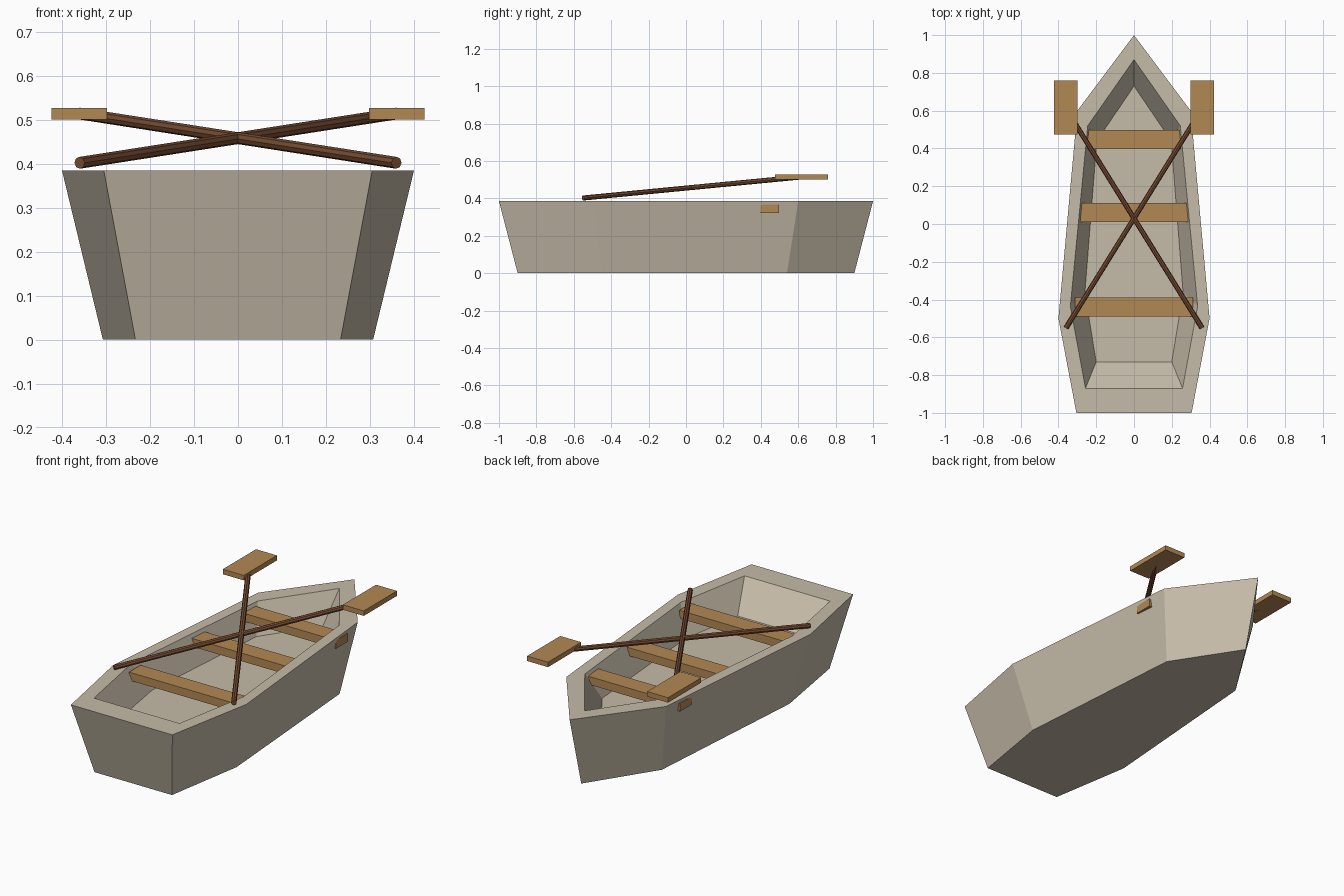
import bpy
import bmesh
from mathutils import Vector

cube = bpy.data.objects.get("Cube")
if cube:
    bpy.data.objects.remove(cube, do_unlink=True)


def material(name, rgb):
    mat = bpy.data.materials.new(name)
    mat.use_nodes = True
    color = (*rgb, 1)
    mat.diffuse_color = color
    mat.node_tree.nodes["Principled BSDF"].inputs["Base Color"].default_value = color
    return mat


hull_mat = material("weathered hull", (0.56, 0.50, 0.395))
plank_mat = material("light wood", (0.45, 0.25, 0.09))
shaft_mat = material("dark wood", (0.19, 0.075, 0.033))


def add_object(name, bm, mat):
    bmesh.ops.recalc_face_normals(bm, faces=bm.faces[:])
    mesh = bpy.data.meshes.new(name)
    bm.to_mesh(mesh)
    bm.free()
    mesh.materials.append(mat)
    obj = bpy.data.objects.new(name, mesh)
    bpy.context.collection.objects.link(obj)
    return obj


def add_box(name, low, high, mat):
    low, high = Vector(low), Vector(high)
    bm = bmesh.new()
    bmesh.ops.create_cube(bm, size=1)
    bmesh.ops.scale(bm, vec=high - low, verts=bm.verts[:])
    bmesh.ops.translate(bm, vec=(low + high) / 2, verts=bm.verts[:])
    return add_object(name, bm, mat)


def add_rod(name, start, end, radius, mat):
    start, end = Vector(start), Vector(end)
    axis = end - start
    bm = bmesh.new()
    bmesh.ops.create_cone(bm, cap_ends=True, segments=8, radius1=radius,
                          radius2=radius, depth=axis.length)
    rotation = axis.to_track_quat('Z', 'Y').to_matrix()
    bmesh.ops.rotate(bm, cent=(0, 0, 0), matrix=rotation, verts=bm.verts[:])
    bmesh.ops.translate(bm, vec=(start + end) / 2, verts=bm.verts[:])
    return add_object(name, bm, mat)


# Hull: half outlines from stern to bow, mirrored and bridged level by level
levels = [
    (0.0, [(0.233, -0.9), (0.307, -0.45), (0.233, 0.54)], 0.9),
    (0.385, [(0.305, -1.0), (0.4, -0.5), (0.3, 0.6)], 1.0),
    (0.385, [(0.257, -0.87), (0.337, -0.435), (0.245, 0.52)], 0.87),
    (0.235, [(0.2, -0.73), (0.26, -0.365), (0.197, 0.44)], 0.73),
]
bm = bmesh.new()
rings = []
for z, half, bow in levels:
    outline = half + [(0, bow)] + [(-x, y) for x, y in reversed(half)]
    rings.append([bm.verts.new((x, y, z)) for x, y in outline])
for lower, upper in zip(rings, rings[1:]):
    for i in range(len(lower)):
        j = (i + 1) % len(lower)
        bm.faces.new((lower[i], lower[j], upper[j], upper[i]))
bm.faces.new(rings[0])
bm.faces.new(rings[-1])
add_object("hull", bm, hull_mat)

# Bench seats
for name, y in (("stern_seat", -0.44), ("middle_seat", 0.06), ("bow_seat", 0.447)):
    add_box(name, (-0.313, y - 0.05, 0.322), (0.313, y + 0.05, 0.366), plank_mat)

# Crossed oars: a round shaft and a flat blade each
for side, s in (("left", 1), ("right", -1)):
    add_rod(side + "_oar_shaft", (-0.36 * s, -0.55, 0.402),
            (0.36 * s, 0.61, 0.514), 0.0135, shaft_mat)
    inner, outer = 0.298 * s, 0.424 * s
    add_box(side + "_oar_blade", (min(inner, outer), 0.475, 0.5),
            (max(inner, outer), 0.76, 0.527), plank_mat)
